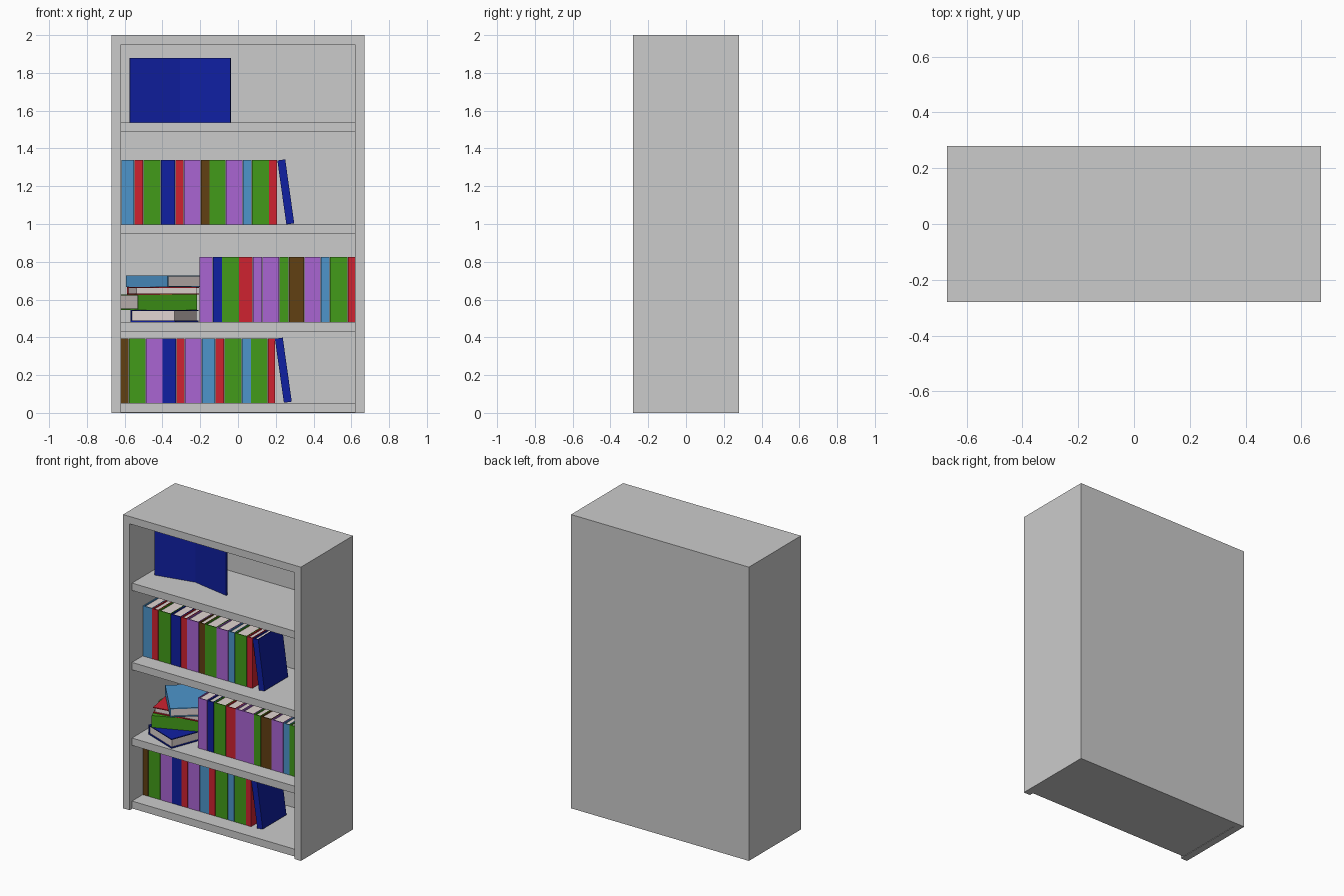
import bpy, bmesh
from math import radians
from mathutils import Matrix, Vector

if "Cube" in bpy.data.objects:
    bpy.data.objects.remove(bpy.data.objects["Cube"])

COLOURS = {
    "blue": (0.005, 0.014, 0.36), "red": (0.62, 0.016, 0.03),
    "green": (0.055, 0.33, 0.01), "purple": (0.40, 0.13, 0.65),
    "sky": (0.075, 0.30, 0.60), "brown": (0.12, 0.05, 0.006),
    "paper": (0.75, 0.66, 0.64),
}
MATS = {}
for key, rgb in COLOURS.items():
    MATS[key] = bpy.data.materials.new(key)
    MATS[key].diffuse_color = (*rgb, 1)


def add_box(bm, lo, hi, mat=0):
    """Axis-aligned box between two corners."""
    lo, hi = Vector(lo), Vector(hi)
    m = Matrix.Translation((lo + hi) / 2) @ Matrix.Diagonal((*(hi - lo), 1))
    verts = bmesh.ops.create_cube(bm, size=1, matrix=m)["verts"]
    for f in {f for v in verts for f in v.link_faces}:
        f.material_index = mat


def make(name, boxes, mats=(), matrix=Matrix()):
    bm = bmesh.new()
    for b in boxes:
        add_box(bm, *b)
    me = bpy.data.meshes.new(name)
    bm.to_mesh(me)
    bm.free()
    for m in mats:
        me.materials.append(MATS[m])
    ob = bpy.data.objects.new(name, me)
    ob.matrix_world = matrix
    bpy.context.collection.objects.link(ob)
    return ob


H, D = 0.342, 0.255          # book height and depth
BOARD, INSET = 0.006, 0.008  # cover thickness, page setback


def book(name, colour, w, matrix):
    """Hardback centred on its origin, upright, spine towards -y."""
    x, y, z = w / 2, D / 2, H / 2
    boxes = [
        ((-x, -y, -z), (-x + BOARD, y, z)),
        ((x - BOARD, -y, -z), (x, y, z)),
        ((-x + BOARD, -y, -z), (x - BOARD, -y + BOARD, z)),
        ((-x + BOARD, -y + BOARD, -z + INSET), (x - BOARD, y - INSET, z - INSET), 1),
    ]
    make(name, boxes, (colour, "paper"), matrix)


# Case: sides, top, back and shelves set slightly behind the front edge
for s, name in ((-1, "side_left"), (1, "side_right")):
    make(name, [((min(s * 0.62, s * 0.67), -0.28, 0), (max(s * 0.62, s * 0.67), 0.28, 2))])
make("top_panel", [((-0.62, -0.28, 1.95), (0.62, 0.28, 2))])
make("back_panel", [((-0.62, 0.24, 0), (0.62, 0.28, 1.95))])
SHELF_TOPS = (0.053, 0.482, 0.997, 1.537)
for i, z in enumerate(SHELF_TOPS):
    make(f"shelf_{i + 1}", [((-0.62, -0.255, max(z - 0.05, 0)), (0.62, 0.24, z))])

# Upright rows: shelf, left start, then (colour, thickness) in order
ROW_Y = -0.14 + D / 2
ROWS = {
    "bottom": (SHELF_TOPS[0], -0.62, "brown .042 green .090 purple .088 blue .073 red .046 "
               "purple .090 sky .070 red .048 green .093 sky .049 green .089 red .040"),
    "middle": (SHELF_TOPS[1], -0.206, "purple .072 blue .049 green .090 red .074 purple .049 "
               "purple .090 green .051 brown .081 purple .089 sky .047 green .095 red .040"),
    "upper": (SHELF_TOPS[2], -0.618, "sky .069 red .047 green .093 blue .076 red .046 "
              "purple .089 brown .047 green .087 purple .089 sky .048 green .091 red .043"),
}
for row, (z, x, text) in ROWS.items():
    words = text.split()
    for i, (colour, w) in enumerate(zip(words[::2], map(float, words[1::2]))):
        book(f"{row}_book_{i + 1}", colour, w - 0.002,
             Matrix.Translation((x + w / 2, ROW_Y, z + H / 2)))
        x += w

# Books leaning against the end of two rows
for row, x, z in (("bottom", 0.24, SHELF_TOPS[0]), ("upper", 0.253, SHELF_TOPS[2])):
    book(f"{row}_leaning_book", "blue", 0.042,
         Matrix.Translation((x, ROW_Y, z + H / 2 + 0.002))
         @ Matrix.Rotation(radians(-8), 4, "Y"))

# Untidy stack lying flat: colour, thickness, centre x, centre y, turn
z = SHELF_TOPS[1]
for colour, w, x, y, turn in (("blue", 0.064, -0.39, -0.036, -111),
                              ("green", 0.081, -0.423, 0.014, 23),
                              ("red", 0.04, -0.398, 0.02, 190),
                              ("sky", 0.06, -0.386, 0.015, -50)):
    book(f"stacked_book_{colour}", colour, w,
         Matrix.Translation((x, y, z + w / 2))
         @ Matrix.Rotation(radians(turn), 4, "Z") @ Matrix.Rotation(radians(90), 4, "Y"))
    z += w

# Open book standing on the top shelf: two boards meeting in a shallow V
hinge = Vector((-0.307, -0.02, SHELF_TOPS[3]))
for name, end in (("open_book_left", (-0.573, -0.078)), ("open_book_right", (-0.04, -0.07))):
    d = Vector((*end, hinge.z)) - hinge
    turn = d.to_2d().angle_signed(Vector((1, 0)))
    lo, hi = (-0.001, 0.011) if d.x > 0 else (-0.011, 0.001)
    make(name, [((0, lo, 0), (d.length, hi, H))], ("blue",),
         Matrix.Translation(hinge) @ Matrix.Rotation(turn, 4, "Z"))

for m in bpy.data.materials:
    if m.users and not m.is_grease_pencil:
        m.use_nodes = True
        m.node_tree.nodes["Principled BSDF"].inputs["Base Color"].default_value = m.diffuse_color
